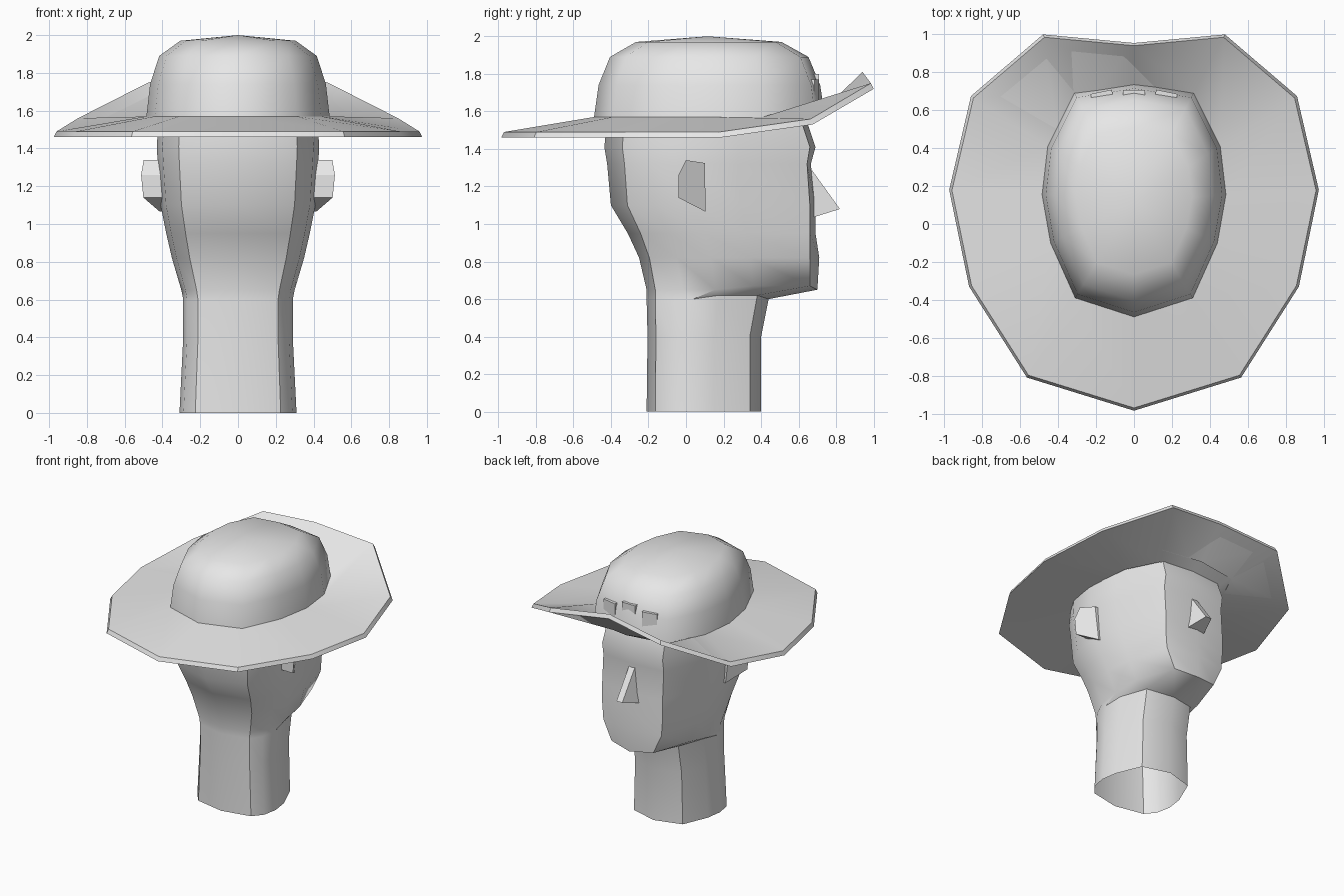
import bpy
import bmesh
import math
from mathutils import Vector

cube = bpy.data.objects.get("Cube")
if cube:
    bpy.data.objects.remove(cube, do_unlink=True)

grey = bpy.data.materials.new("plain grey")
grey.use_nodes = True
grey.diffuse_color = (0.8, 0.8, 0.8, 1)
grey.node_tree.nodes["Principled BSDF"].inputs["Base Color"].default_value = (0.8, 0.8, 0.8, 1)


def finish(bm, name, angle):
    """Turn a bmesh into a grey object, smooth below the given angle."""
    bmesh.ops.recalc_face_normals(bm, faces=bm.faces)
    mesh = bpy.data.meshes.new(name)
    bm.to_mesh(mesh)
    bm.free()
    mesh.materials.append(grey)
    obj = bpy.data.objects.new(name, mesh)
    bpy.context.collection.objects.link(obj)
    bpy.ops.object.select_all(action='DESELECT')
    obj.select_set(True)
    bpy.context.view_layer.objects.active = obj
    if angle:
        bpy.ops.object.shade_smooth_by_angle(angle=math.radians(angle))
    return obj


def full_ring(half):
    """Mirror a half outline (first and last point on the centre line)."""
    return [Vector(p) for p in half] + [Vector((-x, y, z)) for x, y, z in half[-2:0:-1]]


def loft(name, rings, angle, cap=False, apex=None):
    bm = bmesh.new()
    loops = [[bm.verts.new(p) for p in ring] for ring in rings]
    n = len(loops[0])
    for low, high in zip(loops, loops[1:]):
        for i in range(n):
            j = (i + 1) % n
            bm.faces.new((low[i], low[j], high[j], high[i]))
    if cap:
        bm.faces.new(loops[-1])
    if apex:
        tip = bm.verts.new(apex)
        for i in range(n):
            bm.faces.new((loops[-1][i], loops[-1][(i + 1) % n], tip))
    return finish(bm, name, angle)


def hull(name, points):
    """Flat-faced convex solid around a few points."""
    bm = bmesh.new()
    for p in points:
        bm.verts.new(p)
    bmesh.ops.convex_hull(bm, input=bm.verts)
    bmesh.ops.dissolve_limit(bm, angle_limit=0.03, verts=bm.verts, edges=bm.edges)
    return finish(bm, name, 0)


# Head and neck: height, half width, back, front, face edge x, face edge y, face edge lift
sections = [
    (0.00, 0.31, -0.21, 0.40, 0.21, 0.34, 0),
    (0.40, 0.29, -0.205, 0.40, 0.20, 0.34, 0),
    (0.60, 0.29, -0.21, 0.44, 0.20, 0.38, 0.02),
    (0.65, 0.30, -0.21, 0.70, 0.18, 0.66, 0.02),
    (0.82, 0.35, -0.25, 0.71, 0.25, 0.66, 0),
    (0.95, 0.38, -0.31, 0.69, 0.26, 0.66, 0),
    (1.10, 0.41, -0.40, 0.69, 0.26, 0.66, 0),
    (1.32, 0.425, -0.42, 0.665, 0.26, 0.645, 0),
    (1.41, 0.43, -0.435, 0.69, 0.26, 0.66, 0),
    (1.56, 0.42, -0.42, 0.64, 0.25, 0.61, 0),
]
rings = []
for z, w, back, front, ex, ey, lift in sections:
    mid = back + 0.42 * (ey - back)
    rings.append(full_ring([
        (0, front, z), (ex, ey, z + lift),
        (w * 0.94, mid + 0.5 * (ey - mid) * 0.8, z + lift),
        (w, mid, z), (w * 0.93, back + 0.22 * (ey - back), z),
        (w * 0.73, back * 0.78, z), (0, back, z)]))
loft("head", rings, 35, cap=True)

# Nose
hull("nose", [(s * x, y, z) for s in (-1, 1) for x, y, z in (
    (0.025, 0.64, 1.33), (0.08, 0.66, 1.03), (0.025, 0.82, 1.08))])

# Ears: plates that stand away from the head toward the back edge
ear_outline = [(-0.04, 1.14), (-0.04, 1.26), (0.0, 1.34), (0.10, 1.325), (0.105, 1.065)]
for side, name in ((1, "left_ear"), (-1, "right_ear")):
    points = []
    for y, z in ear_outline:
        points.append((side * (0.485 - 0.55 * y + 0.1 * (z - 1.2)), y, z))
        points.append((side * 0.37, y, z))
    hull(name, points)

# Hat crown
crown_base = [(0, -0.49), (0.31, -0.39), (0.44, -0.10), (0.485, 0.155),
              (0.455, 0.41), (0.315, 0.69), (0, 0.74)]
centre = 0.115


def crown_ring(scale, z):
    return full_ring([(x * scale, centre + (y - centre) * scale, z) for x, y in crown_base])


loft("hat_crown", [crown_ring(s, z) for s, z in (
    (1, 1.57), (0.96, 1.74), (0.86, 1.89), (0.63, 1.97))], 62, apex=(0, centre, 2.0))

# Hat brim: flat at one end, turned up at the other
brim_edge = [(0, -0.985, 1.46), (0.565, -0.81, 1.46), (0.87, -0.33, 1.46),
             (0.975, 0.18, 1.46), (0.86, 0.675, 1.53), (0.48, 1.0, 1.72), (0, 0.955, 1.78)]
edge_top = [(x * 0.985, y * 0.985, z + 0.03) for x, y, z in brim_edge]
under = [(x * 0.85, centre + (y - centre) * 0.85, 1.53) for x, y in crown_base]
loft("hat_brim", [crown_ring(1, 1.57), full_ring(edge_top),
                  full_ring(brim_edge), full_ring(under)], 35)

# Three small plates on the crown above the turned-up brim
for name, x, y, z, turn in (("left_plate", 0.17, 0.68, 1.69, -0.2),
                            ("middle_plate", 0, 0.69, 1.72, 0),
                            ("right_plate", -0.17, 0.68, 1.69, 0.2)):
    bm = bmesh.new()
    bmesh.ops.create_cube(bm, size=1)
    plate = finish(bm, name, 0)
    plate.scale = (0.115, 0.035, 0.16)
    plate.location = (x, y, z)
    plate.rotation_euler = (0, 0, turn)
